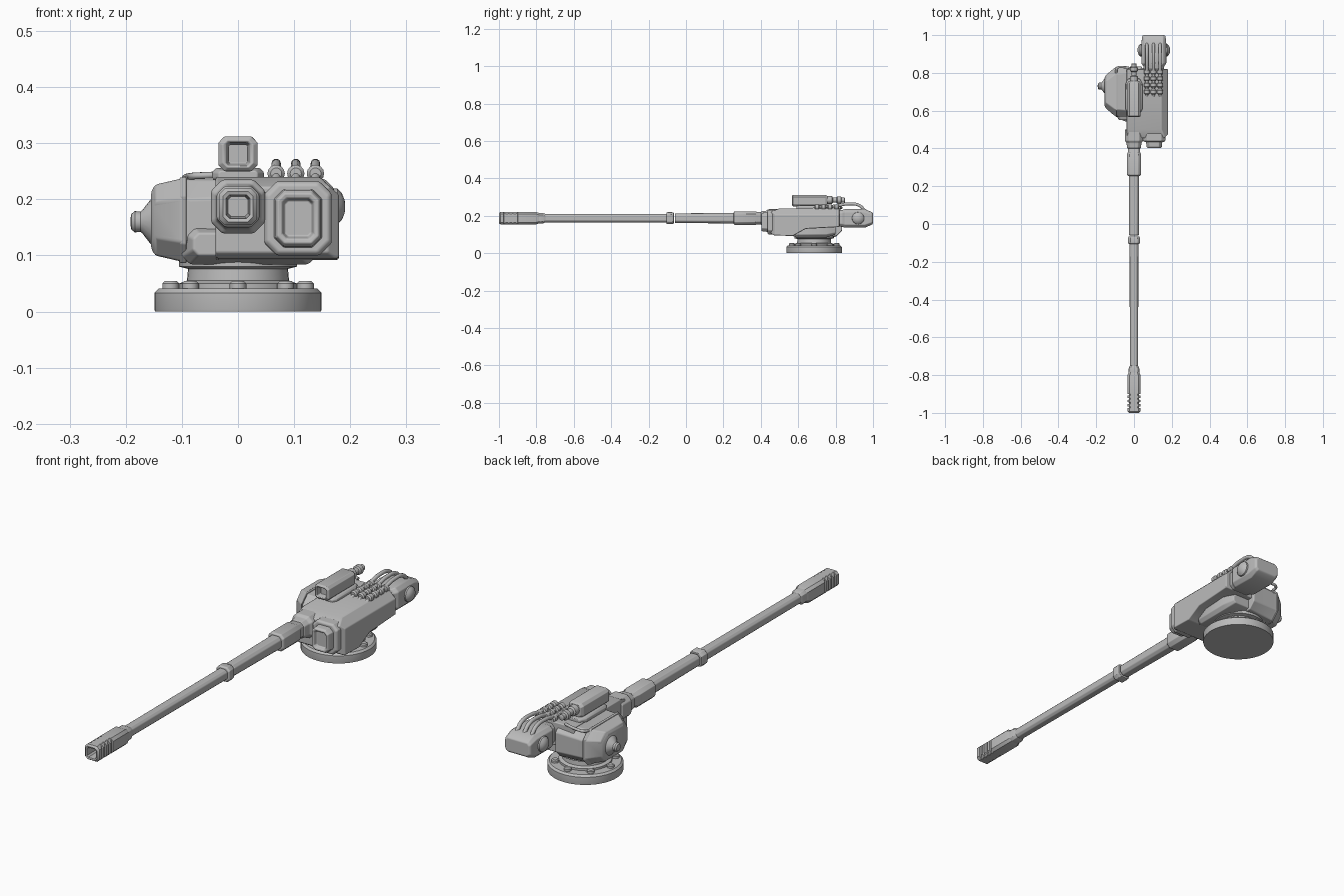
import bpy, bmesh, math
from mathutils import Vector

cube = bpy.data.objects.get("Cube")
if cube:
    bpy.data.objects.remove(cube, do_unlink=True)

grey = bpy.data.materials.new("gun_grey")
grey.use_nodes = True
GREY = (0.5, 0.5, 0.5, 1)
grey.diffuse_color = GREY
grey.node_tree.nodes["Principled BSDF"].inputs["Base Color"].default_value = GREY


def finish(name, bm, bevel=0.0):
    bmesh.ops.recalc_face_normals(bm, faces=bm.faces[:])
    me = bpy.data.meshes.new(name)
    bm.to_mesh(me)
    bm.free()
    me.materials.append(grey)
    ob = bpy.data.objects.new(name, me)
    bpy.context.collection.objects.link(ob)
    me.shade_smooth()
    if bevel:
        mod = ob.modifiers.new("soft_edges", 'BEVEL')
        mod.width, mod.segments = bevel, 2
        mod.limit_method = 'ANGLE'
        mod.angle_limit = math.radians(28)
        mod.harden_normals = True
    else:
        me.set_sharp_from_angle(angle=math.radians(35))
    return ob


def skin(name, rings, bevel=0.0):
    """Bridge rings of points and cap both ends."""
    bm = bmesh.new()
    vs = [[bm.verts.new(p) for p in r] for r in rings]
    n = len(vs[0])
    for a, b in zip(vs, vs[1:]):
        for i in range(n):
            j = (i + 1) % n
            bm.faces.new((a[i], a[j], b[j], b[i]))
    bm.faces.new(vs[0])
    bm.faces.new(vs[-1])
    return finish(name, bm, bevel)


def loft(name, centre, sections, axis='y', bevel=0.004):
    """Chamfered boxes along an axis: (position, half width, half height, chamfer)."""
    cu, cv = centre
    rings = []
    for t, w, h, c in sections:
        uv = [(w, h - c), (w - c, h), (c - w, h), (-w, h - c),
              (-w, c - h), (c - w, -h), (w - c, -h), (w, c - h)]
        rings.append([(cu + u, t, cv + v) if axis == 'y' else (t, cu + u, cv + v)
                      for u, v in uv])
    return skin(name, rings, bevel)


def lathe(name, base, direction, profile, n=32):
    """Turn (radius, distance) pairs about a direction."""
    q = Vector(direction).to_track_quat('Z', 'Y')
    rings = [[Vector(base) + q @ Vector((r * math.cos(k * math.tau / n),
                                         r * math.sin(k * math.tau / n), d))
              for k in range(n)] for r, d in profile]
    return skin(name, rings)


def hose(name, points, radius):
    cu = bpy.data.curves.new(name, 'CURVE')
    cu.dimensions = '3D'
    cu.bevel_depth, cu.bevel_resolution = radius, 3
    cu.use_fill_caps = True
    cu.resolution_u = 6
    sp = cu.splines.new('BEZIER')
    sp.bezier_points.add(len(points) - 1)
    for bp, p in zip(sp.bezier_points, points):
        bp.co = p
        bp.handle_left_type = bp.handle_right_type = 'AUTO'
    cu.materials.append(grey)
    ob = bpy.data.objects.new(name, cu)
    bpy.context.collection.objects.link(ob)


# Mounting ring, swivel neck and bolts
Y0 = 0.685
lathe("base_ring", (0, Y0, 0), (0, 0, 1),
      [(.148, 0), (.149, .004), (.149, .033), (.141, .041), (.1, .041)], 48)
lathe("swivel_neck", (0, Y0, 0), (0, 0, 1),
      [(.105, .035), (.105, .05), (.091, .055), (.089, .076), (.105, .08), (.105, .12)], 40)
for k in range(8):
    a = k * math.tau / 8
    lathe("base_bolt", (.12 * math.cos(a), Y0 + .12 * math.sin(a), .036), (0, 0, 1),
          [(.015, 0), (.015, .014), (.011, .018)], 12)

# Main housing: side profile with its outer top and bottom edges cut off
outline = [(.455, .105), (.47, .095), (.57, .092), (.64, .13), (.82, .14),
           (.82, .24), (.50, .24), (.455, .222)]
bm = bmesh.new()
face = bm.faces.new([bm.verts.new((-.04, y, z)) for y, z in outline])
ext = bmesh.ops.extrude_face_region(bm, geom=[face])
bmesh.ops.translate(bm, vec=(.22, 0, 0),
                    verts=[v for v in ext["geom"] if isinstance(v, bmesh.types.BMVert)])
for co, no in [((.18, 0, .208), (.7, 0, .75)), ((.18, .455, .2), (.0, -1, 0)),
               ((.18, .475, 0), (.7, -.7, 0))]:
    cut = bmesh.ops.bisect_plane(bm, geom=bm.verts[:] + bm.edges[:] + bm.faces[:],
                                 plane_co=co, plane_no=no, clear_outer=True)
    edges = [e for e in cut["geom_cut"] if isinstance(e, bmesh.types.BMEdge)]
    if edges:
        bmesh.ops.holes_fill(bm, edges=[e for e in edges if e.is_valid and e.is_boundary])
finish("main_housing", bm, .006)
loft("belly", (.02, .12), [(.55, .10, .02, .01), (.59, .12, .036, .015),
                           (.75, .12, .036, .015), (.80, .10, .02, .01)])

# Side drum with pivot cap
loft("side_drum", (.70, .163), [(-.155, .075, .05, .025), (-.148, .09, .063, .032),
                                (-.105, .125, .073, .035), (-.095, .13, .075, .035),
                                (-.085, .13, .072, .035), (.04, .135, .072, .03)], 'x', .005)
loft("drum_band", (.70, .163), [(-.104, .122, .076, .034), (-.092, .136, .077, .034)], 'x', .002)
lathe("pivot_cap", (-.148, .73, .16), (-1, 0, 0),
      [(.045, 0), (.042, .006), (.02, .023), (.018, .026), (.019, .036), (.014, .042), (.005, .044)], 20)

# Barrel mount and stepped barrel
GZ = .187
loft("barrel_mount", (0, GZ), [(.40, .036, .036, .016), (.43, .040, .040, .017),
                               (.44, .048, .048, .02), (.50, .048, .048, .02)])
loft("barrel_sleeve", (0, GZ), [(.255, .033, .033, .014), (.262, .038, .037, .015),
                                (.37, .038, .037, .015), (.38, .033, .033, .013),
                                (.46, .033, .033, .013)], bevel=.003)
loft("rear_barrel", (0, GZ), [(-.06, .026, .026, .012), (.30, .028, .028, .012)], bevel=.004)
loft("barrel_collar", (0, GZ), [(-.105, .028, .028, .012), (-.10, .032, .032, .013),
                                (-.075, .032, .032, .013), (-.065, .028, .028, .012)], bevel=.002)
loft("front_barrel", (0, GZ), [(-.80, .022, .022, .010), (-.08, .023, .023, .010)], bevel=.004)
loft("muzzle_collar", (0, GZ), [(-.79, .028, .028, .011), (-.765, .028, .028, .011),
                                (-.75, .022, .022, .009)], bevel=.002)

# Muzzle brake: open bore, side slots, tapered rear
muzzle = [(-.93, .018, .018, .006), (-.998, .021, .021, .006),
          (-1.0, .027, .027, .009), (-.992, .034, .033, .011)]
for k in range(4):
    y = -.975 + k * .022
    muzzle += [(y, .034, .033, .011), (y + .001, .026, .033, .008),
               (y + .009, .026, .033, .008), (y + .010, .034, .033, .011)]
muzzle += [(-.80, .034, .033, .011), (-.78, .026, .026, .010)]
loft("muzzle_brake", (0, GZ), muzzle, bevel=0)

# Front sensor with a recessed window
SX, SZ = .107, .166
loft("sensor_base", (SX, SZ), [(.435, .054, .06, .02), (.442, .06, .066, .022),
                               (.48, .06, .066, .022)])
loft("sensor_hood", (SX, SZ), [(.418, .024, .032, .006), (.404, .028, .036, .008),
                               (.402, .036, .044, .012), (.41, .041, .05, .016),
                               (.45, .044, .053, .018)], bevel=.003)

# Sight box on its pedestal, with a stepped eyepiece
loft("sight_pedestal", (.0, .243), [(.59, .035, .008, .004), (.61, .046, .013, .007),
                                    (.74, .046, .013, .007), (.77, .03, .008, .004)])
loft("sight_box", (0, .281), [(.59, .017, .017, .003), (.567, .021, .021, .004),
                              (.565, .027, .024, .008), (.572, .035, .031, .011),
                              (.745, .035, .031, .011), (.757, .028, .025, .009)], bevel=.003)
lathe("sight_eyepiece", (0, .75, .284), (0, 1, 0),
      [(.022, 0), (.021, .03), (.014, .035), (.014, .055), (.02, .06),
       (.02, .078), (.013, .082), (.013, .098), (.01, .1)], 16)

# Rear feed box with side knobs
loft("feed_box", (.105, .186), [(.78, .05, .042, .015), (.835, .055, .045, .015),
                                (.85, .066, .05, .016), (.955, .066, .05, .016),
                                (.993, .062, .034, .012), (1.0, .056, .028, .01)])
for s in (-1, 1):
    lathe("feed_knob", (.105 + s * .06, .92, .187), (s, 0, 0),
          [(.033, 0), (.032, .012), (.024, .02), (.012, .025), (.003, .026)], 20)

# Armoured hoses running from the housing to the feed box
for x in (.068, .103, .138):
    hose("feed_hose", [(x, .675, .232), (x, .71, .246), (x, .80, .252),
                       (x, .86, .263), (x, .925, .256), (x, .957, .225)], .0085)
    for y in (.70, .735, .77, .805):
        lathe("hose_coupling", (x, y, .246), (0, 1, 0),
              [(.010, -.014), (.0155, -.008), (.0155, .008), (.010, .014)], 14)

# Small conduit on the rear of the drum
hose("rear_conduit", [(-.095, .80, .235), (-.09, .825, .24), (-.05, .83, .243),
                      (.0, .82, .245)], .006)
